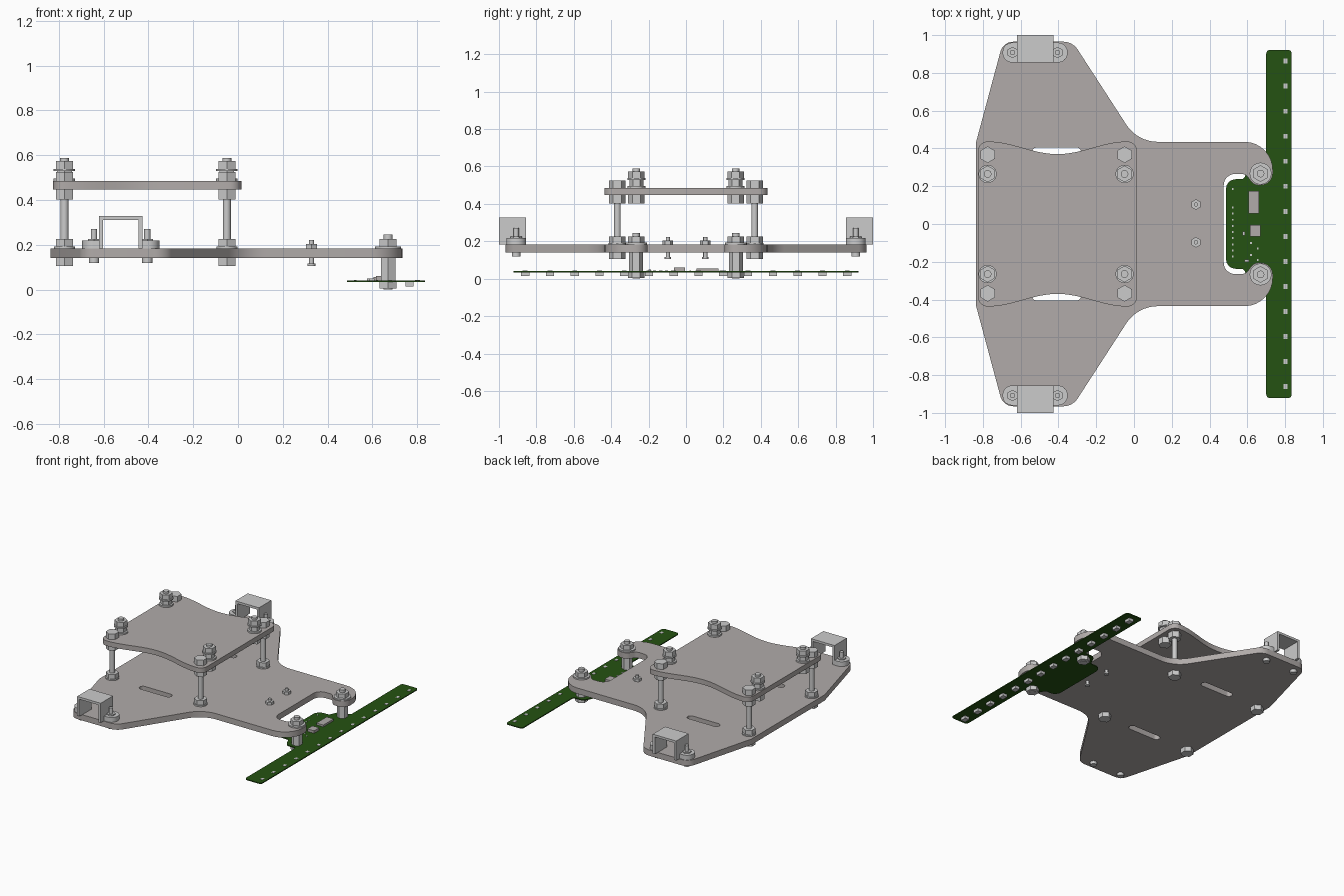
import bpy, bmesh, math
from mathutils import Vector, Matrix

if "Cube" in bpy.data.objects:
    bpy.data.objects.remove(bpy.data.objects["Cube"])


def material(name, rgb):
    m = bpy.data.materials.new(name)
    m.diffuse_color = (*rgb, 1)
    m.use_nodes = True
    m.node_tree.nodes["Principled BSDF"].inputs["Base Color"].default_value = m.diffuse_color
    return m


PLATE = material("warm grey plate", (0.44, 0.41, 0.40))
STEEL = material("light steel", (0.60, 0.60, 0.60))
GREEN = material("circuit green", (0.018, 0.085, 0.006))


def add(name, mesh, mat, loc=(0, 0, 0)):
    if not mesh.materials:
        mesh.materials.append(mat)
    ob = bpy.data.objects.new(name, mesh)
    ob.location = loc
    bpy.context.collection.objects.link(ob)
    return ob


def fillet(points, steps=8):
    """Round each corner (x, y, radius) of a closed outline."""
    out = []
    for i, (x, y, r) in enumerate(points):
        p = Vector((x, y))
        a = (Vector(points[i - 1][:2]) - p).normalized()
        b = (Vector(points[(i + 1) % len(points)][:2]) - p).normalized()
        if r == 0:
            out.append(p)
            continue
        half = a.angle(b) / 2
        centre = p + (a + b).normalized() * (r / math.sin(half))
        t = r / math.tan(half)
        u, v = p + a * t - centre, p + b * t - centre
        sweep = u.angle_signed(v)
        for k in range(steps + 1):
            out.append(centre + Matrix.Rotation(-sweep * k / steps, 2) @ u)
    return out


def mirrored(half):
    """Close a half outline across y = 0."""
    return half + [(p[0], -p[1], *p[2:]) for p in reversed(half)]


def slab(name, loops, z0, z1, mat):
    """Flat filled outline with holes, extruded from z0 to z1."""
    cu = bpy.data.curves.new(name, 'CURVE')
    cu.dimensions, cu.fill_mode, cu.extrude = '2D', 'BOTH', (z1 - z0) / 2
    for loop in loops:
        sp = cu.splines.new('POLY')
        sp.points.add(len(loop) - 1)
        for q, p in zip(sp.points, loop):
            q.co = (p[0], p[1], 0, 1)
        sp.use_cyclic_u = True
    tmp = bpy.data.objects.new(name + "_outline", cu)
    bpy.context.collection.objects.link(tmp)
    bpy.context.view_layer.update()
    dg = bpy.context.evaluated_depsgraph_get()
    mesh = bpy.data.meshes.new_from_object(tmp.evaluated_get(dg))
    bpy.data.objects.remove(tmp)
    mesh.materials.clear()
    mesh.transform(Matrix.Translation((0, 0, (z0 + z1) / 2)))
    return add(name, mesh, mat)


def stack(name, parts, places, mat=STEEL):
    """Fastener of stacked prisms (sides, radius, z0, z1), repeated at places."""
    bm = bmesh.new()
    for n, r, z0, z1 in parts:
        m = Matrix.Translation((0, 0, (z0 + z1) / 2)) @ Matrix.Rotation(math.pi / 6 if n == 6 else 0, 4, 'Z')
        # hexagons point along y
        if n == 6:
            m = Matrix.Translation((0, 0, (z0 + z1) / 2))
        bmesh.ops.create_cone(bm, cap_ends=True, segments=n, radius1=r, radius2=r, depth=z1 - z0, matrix=m)
    mesh = bpy.data.meshes.new(name)
    bm.to_mesh(mesh)
    for i, (x, y) in enumerate(places):
        add(f"{name}_{i + 1}", mesh, mat, (x, y, 0))


def boxes(name, items, mat):
    """Several boxes (x0, x1, y0, y1, z0, z1) in one object."""
    bm = bmesh.new()
    for x0, x1, y0, y1, z0, z1 in items:
        m = Matrix.Translation(((x0 + x1) / 2, (y0 + y1) / 2, (z0 + z1) / 2))
        m = m @ Matrix.Diagonal((x1 - x0, y1 - y0, z1 - z0, 1))
        bmesh.ops.create_cube(bm, size=1, matrix=m)
    mesh = bpy.data.meshes.new(name)
    bm.to_mesh(mesh)
    return add(name, mesh, mat)


# Base plate with two slots
half = [(-0.837, 0.43, 0.06), (-0.693, 0.965, 0.07), (-0.325, 0.965, 0.09),
        (0.018, 0.435, 0.2), (0.735, 0.435, 0.15), (0.735, 0.205, 0.064),
        (0.635, 0.205, 0.05), (0.59, 0.265, 0.04), (0.475, 0.265, 0.06)]
slots = [fillet([(-0.54, y - .025, .0249), (-0.28, y - .025, .0249),
                 (-0.28, y + .025, .0249), (-0.54, y + .025, .0249)]) for y in (-.38, .38)]
slab("base_plate", [fillet(mirrored(half))] + slots, 0.14, 0.183, PLATE)

# Upper plate with wavy long edges
edge = [(-0.775 - .05 * math.cos(a), 0.387 + .05 * math.sin(a))
        for a in [k * math.pi / 16 for k in range(8)]]
edge += [(-0.775 + .37 * k / 16, 0.4035 + .0335 * math.cos(math.pi * k / 16)) for k in range(17)]
edge += [(-0.81 - x, y) for x, y in reversed(edge[:-1])]
slab("upper_plate", [mirrored(edge)], 0.447, 0.484, PLATE)

# Long bolts joining the plates, and short bolts on the upper plate
corners = [(x, s) for x in (-0.775, -0.05) for s in (-1, 1)]
stack("plate_bolt", [(24, .018, .11, .52), (6, .044, .105, .14), (24, .047, .183, .192),
                     (6, .044, .192, .225), (6, .044, .402, .447), (6, .044, .484, .525)],
      [(x, s * .367) for x, s in corners])
stack("upper_bolt", [(24, .02, .41, .588), (6, .044, .402, .447), (24, .048, .484, .495),
                     (6, .038, .495, .528), (24, .048, .528, .538), (6, .044, .538, .573)],
      [(x, s * .265) for x, s in corners])

# Hex spacers carrying the sensor board
stack("board_spacer", [(24, .02, .0, .245), (6, .044, .004, .034), (6, .037, .041, .14),
                       (24, .058, .183, .193), (6, .044, .193, .225)], [(.67, -.267), (.67, .267)])

# Small screws in the middle of the base
stack("small_screw", [(16, .011, .105, .222), (16, .018, .106, .116), (6, .028, .183, .203)],
      [(.328, -.097), (.328, .103)])

# Motor brackets: arch, rounded feet and screws
for s, side in ((-1, "front"), (1, "rear")):
    lo, hi = sorted((s * .855, s * 1.0))
    boxes(side + "_bracket_arch", [(-.62, -.603, lo, hi, .183, .328), (-.444, -.427, lo, hi, .183, .328),
                                   (-.603, -.444, lo, hi, .311, .328)], STEEL)
    for d, tag in ((-1, "left"), (1, "right")):
        inner, outer = -.5235 + d * .09, -.5235 + d * .172
        foot = [(inner, lo, 0), (outer, lo, .05), (outer, lo + .105, .05), (inner, lo + .105, 0)]
        if s < 0:
            foot = [(x, y + .04, r) for x, y, r in foot]
        slab(f"{side}_{tag}_bracket_foot", [fillet(foot)], .183, .218, STEEL)
stack("bracket_screw", [(16, .014, .12, .27), (16, .023, .118, .14), (6, .03, .21, .226)],
      [(x, s * .908) for x in (-.643, -.405) for s in (-1, 1)])

# Sensor board: long strip with a tab reaching into the notch
board = [(0.835, 0.922, .02), (0.70, 0.922, .02), (0.70, 0.32, .02), (0.62, 0.32, .04),
         (0.58, 0.237, .02), (0.487, 0.237, .05)]
slab("sensor_board", [fillet(mirrored(board), 4)], .034, .041, GREEN)

# Sensors below the strip, and light pads above them
rows = [-.86 + i * 1.722 / 13 for i in range(14)]
boxes("sensors", [(.748, .784, y - .022, y + .022, .014, .034) for y in rows], STEEL)
boxes("sensor_pads", [(.791, .812, y - .013, y + .013, .041, .043) for y in rows], STEEL)

# Chips and pin pads on the tab
boxes("chips", [(.605, .662, .055, .175, .041, .055), (.615, .67, -.065, -.005, .041, .06)], PLATE)
pins = [(.523, .185 - .0325 * i) for i in range(12) if i not in (1, 2)]
pins += [(.62, -.1), (.655, -.13), (.62, -.165), (.655, -.19)]
boxes("pin_pads", [(x - .005, x + .005, y - .005, y + .005, .041, .043) for x, y in pins], STEEL)
boxes("small_parts", [(.575, .588, -.062, -.04, .041, .05), (.585, .61, -.2, -.188, .041, .05)], STEEL)

# Smooth round walls, keep edges sharp
for ob in bpy.context.scene.objects:
    ob.select_set(True)
    bpy.context.view_layer.objects.active = ob
bpy.ops.object.shade_smooth_by_angle(angle=math.radians(35))
